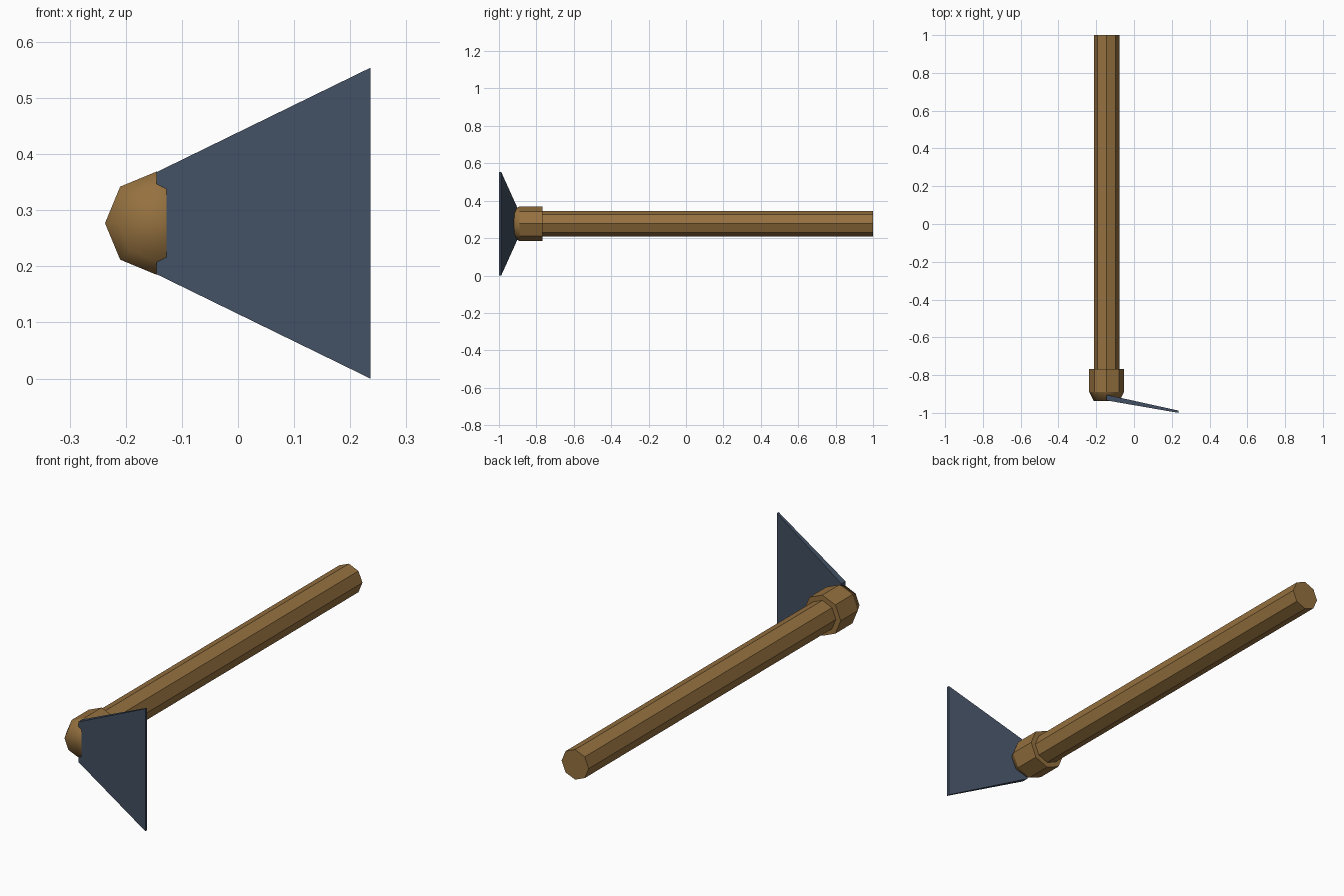
import bpy, bmesh, math

if "Cube" in bpy.data.objects:
    bpy.data.objects.remove(bpy.data.objects["Cube"])

AX, AZ = -0.145, 0.277   # handle axis position in x and z


def material(name, rgb):
    m = bpy.data.materials.new(name)
    m.diffuse_color = (*rgb, 1)
    m.use_nodes = True
    m.node_tree.nodes["Principled BSDF"].inputs["Base Color"].default_value = m.diffuse_color
    return m


def finish(bm, name, mat):
    bmesh.ops.recalc_face_normals(bm, faces=bm.faces)
    me = bpy.data.meshes.new(name)
    bm.to_mesh(me)
    bm.free()
    me.materials.append(mat)
    ob = bpy.data.objects.new(name, me)
    bpy.context.collection.objects.link(ob)
    return ob


def loft(name, rings, mat, smooth_front=False):
    """Closed solid joining rings of points; the first ring is the front cap."""
    bm = bmesh.new()
    loops = [[bm.verts.new(p) for p in ring] for ring in rings]
    n = len(loops[0])
    front = [bm.faces.new(loops[0])]
    bm.faces.new(loops[-1])
    for k, (a, b) in enumerate(zip(loops, loops[1:])):
        for i in range(n):
            j = (i + 1) % n
            f = bm.faces.new((a[i], a[j], b[j], b[i]))
            if k == 0:
                front.append(f)
    if smooth_front:
        for f in front:
            f.smooth = True
        for a, b in zip(loops[1], loops[1][1:] + loops[1][:1]):
            bm.edges.get((a, b)).smooth = False
    return finish(bm, name, mat)


def octagon(r, y):
    return [(AX + r * math.cos(i * math.pi / 4), y, AZ + r * math.sin(i * math.pi / 4))
            for i in range(8)]


wood = material("wood", (0.30, 0.165, 0.05))
steel = material("steel", (0.055, 0.08, 0.125))

# Long octagonal handle, running into the collar
loft("handle", [octagon(0.068, -0.85), octagon(0.068, 1.0)], wood)

# Wider collar with a soft chamfered nose
loft("collar", [octagon(0.068, -0.937), octagon(0.092, -0.89), octagon(0.092, -0.768)],
     wood, smooth_front=True)


# Flared blade, thick at the root and thin at the cutting edge
def blade_end(x, y_front, y_back, half):
    return [(x, y_front, AZ - half), (x, y_back, AZ - half),
            (x, y_back, AZ + half), (x, y_front, AZ + half)]


loft("blade", [blade_end(-0.145, -0.934, -0.904, 0.091),
               blade_end(0.236, -1.0, -0.988, 0.277)], steel)
